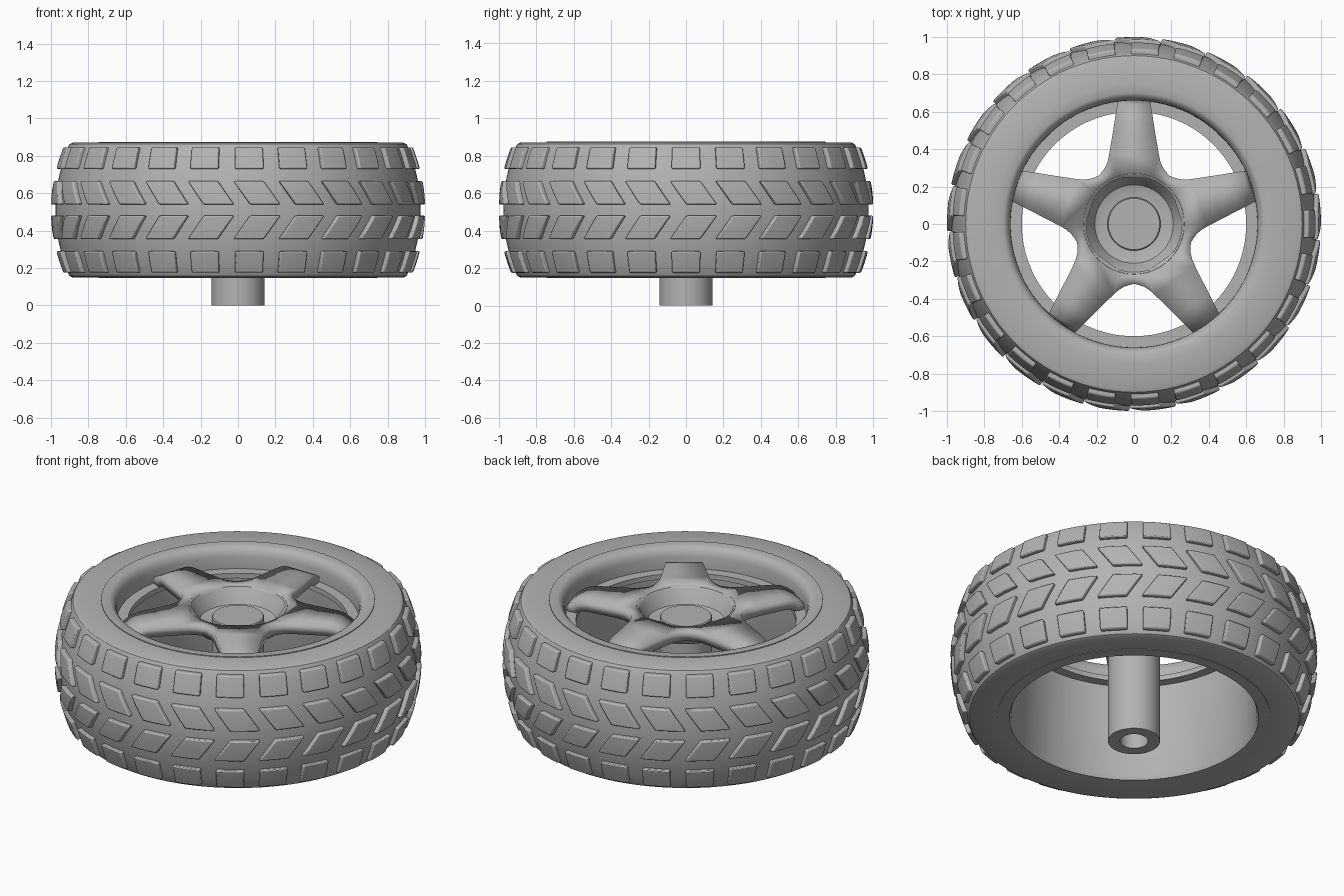
import bpy, bmesh, math
from math import cos, sin, pi, tau
from mathutils import Matrix

cube = bpy.data.objects.get("Cube")
if cube:
    bpy.data.objects.remove(cube, do_unlink=True)

MID = 0.51        # height of the tyre's middle plane
HALF = 0.36       # half the tyre width

grey = bpy.data.materials.new("plain_grey")
grey.use_nodes = True
grey.diffuse_color = (0.45, 0.45, 0.45, 1)
grey.node_tree.nodes["Principled BSDF"].inputs["Base Color"].default_value = grey.diffuse_color


def finish(name, bm, angle=30):
    bmesh.ops.recalc_face_normals(bm, faces=bm.faces)
    mesh = bpy.data.meshes.new(name)
    bm.to_mesh(mesh)
    bm.free()
    mesh.materials.append(grey)
    ob = bpy.data.objects.new(name, mesh)
    bpy.context.collection.objects.link(ob)
    bpy.ops.object.select_all(action='DESELECT')
    ob.select_set(True)
    bpy.context.view_layer.objects.active = ob
    bpy.ops.object.shade_smooth_by_angle(angle=math.radians(angle))
    return ob


def lathe(name, profile, steps=100, closed=True):
    """Revolve (radius, height) points about z."""
    bm = bmesh.new()
    rings = []
    for r, z in profile:
        if r == 0:
            rings.append([bm.verts.new((0, 0, z))] * steps)
        else:
            rings.append([bm.verts.new((r * cos(tau * i / steps), r * sin(tau * i / steps), z))
                          for i in range(steps)])
    pairs = list(zip(rings, rings[1:]))
    if closed:
        pairs.append((rings[-1], rings[0]))
    for a, b in pairs:
        for i in range(steps):
            j = (i + 1) % steps
            bm.faces.new(dict.fromkeys((a[i], a[j], b[j], b[i])))
    return finish(name, bm)


def tyre_radius(z):
    return 0.976 - 0.59 * (z - MID) ** 2


# Tyre carcass: crowned outside with rounded shoulders
crown = [MID - 0.34 + 0.68 * i / 12 for i in range(13)]
lathe("tyre", [(0.74, MID - HALF), (0.885, MID - HALF), (0.9, MID - 0.353)]
      + [(tyre_radius(z), z) for z in crown]
      + [(0.9, MID + 0.353), (0.885, MID + HALF), (0.74, MID + HALF)])

# Rim with outer lip, inner ledge under the spokes and open barrel
lathe("rim", [(0.746, 0.875), (0.7, 0.875), (0.685, 0.868), (0.67, 0.85), (0.661, 0.82),
              (0.66, 0.75), (0.6, 0.75), (0.6, 0.72), (0.655, 0.72),
              (0.67, 0.17), (0.68, 0.147), (0.746, 0.147)])


# Tread blocks: two square outer rows and two slanted inner rows
def add_block(bm, angle, z_low, z_high, width, slant):
    cols, rows = 4, 3
    layers = []
    for lift in (-0.02, 0.025):
        grid = []
        for k in range(rows + 1):
            v = k / rows
            z = z_low + (z_high - z_low) * v
            r = tyre_radius(z) + lift
            line = []
            for c in range(cols + 1):
                a = angle + width * (c / cols - 0.5) + slant * (v - 0.5)
                line.append(bm.verts.new((r * cos(a), r * sin(a), z)))
            grid.append(line)
        layers.append(grid)
    for g in layers:
        for k in range(rows):
            for c in range(cols):
                bm.faces.new((g[k][c], g[k][c + 1], g[k + 1][c + 1], g[k + 1][c]))
    loops = []
    for g in layers:
        loops.append(g[0] + [row[-1] for row in g[1:]] + g[-1][-2::-1]
                     + [row[0] for row in g[-2:0:-1]])
    low, high = loops
    for i in range(len(low)):
        j = (i + 1) % len(low)
        bm.faces.new((low[i], low[j], high[j], high[i]))


BLOCKS = 25
bm = bmesh.new()
for n in range(BLOCKS):
    a = tau * n / BLOCKS
    for side in (1, -1):
        for near, far, width, slant, shift in ((0.22, 0.335, 0.16, 0, 0),
                                               (0.03, 0.155, 0.165, -0.09, 0.04)):
            lo, hi = sorted((MID + side * near, MID + side * far))
            add_block(bm, a + shift, lo, hi, width, slant * side)
tread = finish("tread_blocks", bm)
bevel = tread.modifiers.new("soft_edges", 'BEVEL')
bevel.width = 0.007
bevel.segments = 2
bevel.limit_method = 'ANGLE'
bevel.angle_limit = math.radians(40)

# Five-spoke star plate, with the spoke tips curling down onto the ledge
SPOKES = 5
HUB_R = 0.262
TOP = 0.833


def plate_z(x):
    return TOP - 0.06 * (max(0, x - 0.54) / 0.12) ** 2


blade = [(0.662, 0.085), (0.64, 0.089), (0.615, 0.093), (0.58, 0.099),
         (0.54, 0.105), (0.46, 0.118), (0.37, 0.133)]
fillet = [(0.335, 0.141), (0.305, 0.153), (0.28, 0.17), (0.259, 0.188)]
bm = bmesh.new()
for s in range(SPOKES):
    turn = Matrix.Rotation(pi / 2 + tau * s / SPOKES, 4, 'Z')

    def vert(x, y):
        return bm.verts.new(turn @ Matrix.Translation((x, y, plate_z(x))).to_translation())

    left = [vert(x, y) for x, y in blade]
    right = [vert(x, -y) for x, y in blade]
    for i in range(len(blade) - 1):
        bm.faces.new((left[i], left[i + 1], right[i + 1], right[i]))
    edge = [blade[-1]] + fillet
    outline = [(x, -y) for x, y in reversed(edge)] + edge
    outer = [vert(x, y) for x, y in outline]
    inner = []
    for x, y in outline:
        a = math.atan2(y, x)
        inner.append(vert(HUB_R * cos(a), HUB_R * sin(a)))
    for i in range(len(outline) - 1):
        bm.faces.new((inner[i], outer[i], outer[i + 1], inner[i + 1]))
bmesh.ops.remove_doubles(bm, verts=bm.verts, dist=0.0005)
spokes = finish("spokes", bm)
solid = spokes.modifiers.new("thickness", 'SOLIDIFY')
solid.thickness = 0.06
solid.offset = -1

# Hub dish sunk into the middle of the star
lathe("hub_dish", [(0.1, 0.74), (0.2, 0.74), (0.21, 0.745), (0.25, 0.82), (0.258, 0.831),
                   (0.268, 0.834), (0.275, 0.828), (0.275, 0.77), (0.23, 0.71), (0.1, 0.71)], 64)

# Axle post with a blind bore in its lower end
lathe("axle_post", [(0, 0.775), (0.137, 0.775), (0.142, 0.77), (0.142, 0.0),
                    (0.077, 0.0), (0.077, 0.25), (0, 0.25)], 48, closed=False)
# Flat key filling one side of the bore
bm = bmesh.new()
bmesh.ops.create_cube(bm, size=1, matrix=Matrix.Translation((0, 0.06, 0.15))
                      @ Matrix.Diagonal((0.11, 0.04, 0.2, 1)))
finish("bore_key", bm)
